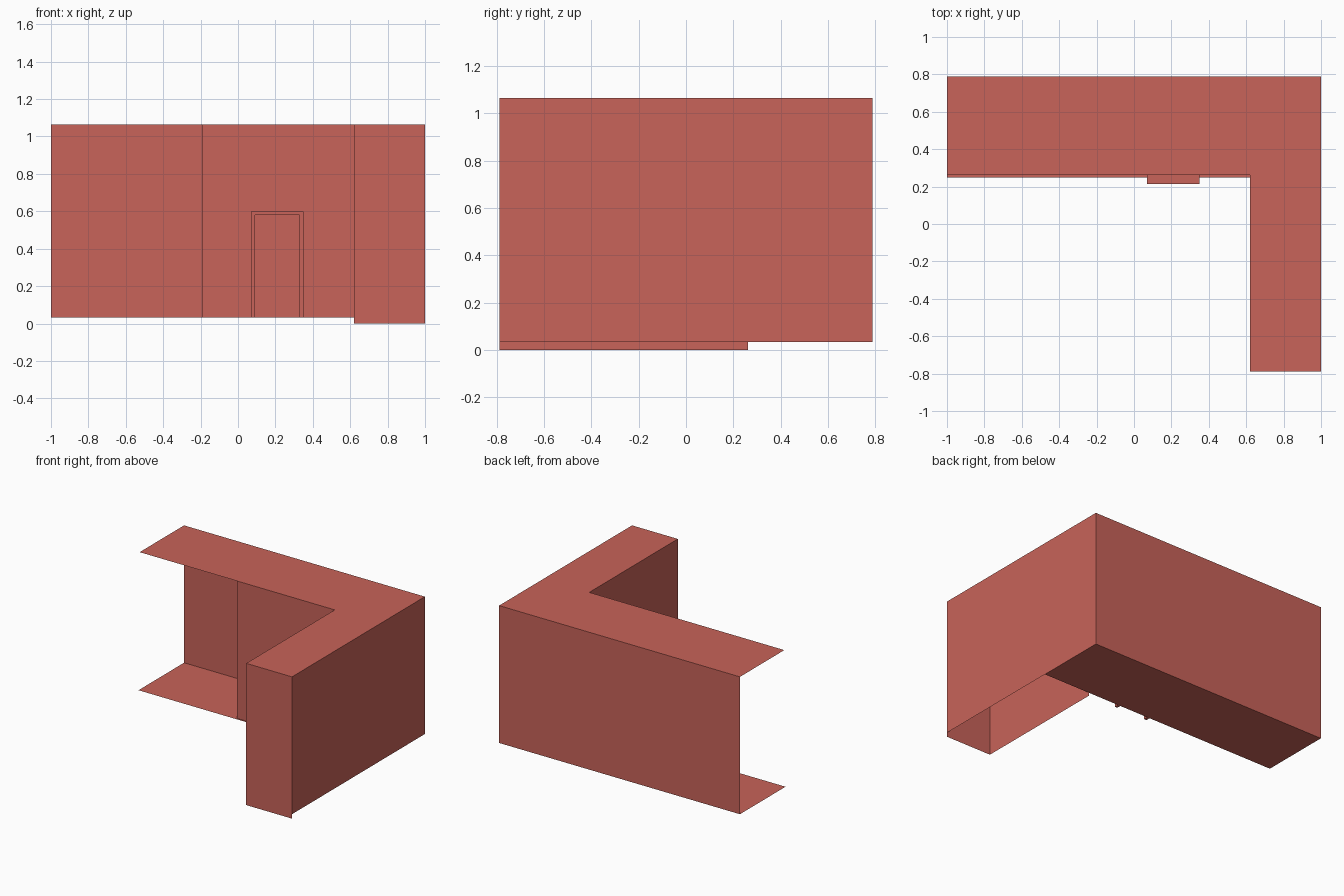
import bpy, bmesh
from mathutils import Vector

if "Cube" in bpy.data.objects:
    bpy.data.objects.remove(bpy.data.objects["Cube"])

FLOOR, ROOF = 0.033, 1.064
X0, XP, XI, X1 = -1.0, -0.19, 0.62, 1.0      # left, porch edge, inner corner, right
Y0, YI, Y1 = -0.788, 0.262, 0.788            # front of wing, inner front, back

mat = bpy.data.materials.new("red_plaster")
mat.diffuse_color = (0.58, 0.125, 0.1, 1)
mat.use_nodes = True
mat.node_tree.nodes["Principled BSDF"].inputs["Base Color"].default_value = mat.diffuse_color


def finish(name, bm):
    mesh = bpy.data.meshes.new(name)
    bm.to_mesh(mesh)
    bm.free()
    mesh.materials.append(mat)
    obj = bpy.data.objects.new(name, mesh)
    bpy.context.collection.objects.link(obj)
    return obj


def sheet(name, points):
    bm = bmesh.new()
    bm.faces.new([bm.verts.new(p) for p in points])
    return finish(name, bm)


def wall(name, a, b, z0=FLOOR):
    # upright panel, facing right of the direction a -> b
    return sheet(name, [(*a, z0), (*b, z0), (*b, ROOF), (*a, ROOF)])


# L-shaped flat roof
sheet("roof", [(x, y, ROOF) for x, y in
               [(X0, YI), (XI, YI), (XI, Y0), (X1, Y0), (X1, Y1), (X0, Y1)]])

# Floor of the long block, with a slim lip at the front
sheet("floor", [(x, y, FLOOR) for x, y in
                [(X0, 0.248), (X1, 0.248), (X1, Y1), (X0, Y1)]])

# Outer walls
wall("back_wall", (X1, Y1), (X0, Y1))
wall("right_wall", (X1, Y0), (X1, Y1))

# Wing walls reach the ground
wall("wing_front_wall", (XI, Y0), (X1, Y0), 0)
wall("wing_inner_wall", (XI, YI), (XI, Y0), 0)

# Door wall and the end wall behind the open porch
wall("door_wall", (XP, YI), (XI, YI))
wall("porch_end_wall", (XP, Y1), (XP, YI))

# Door surround: U-shaped profile pushed forward from the wall
bm = bmesh.new()
profile = [(0.07, FLOOR), (0.09, FLOOR), (0.09, 0.58), (0.33, 0.58),
           (0.33, FLOOR), (0.35, FLOOR), (0.35, 0.6), (0.07, 0.6)]
face = bm.faces.new([bm.verts.new((x, YI, z)) for x, z in profile])
ext = bmesh.ops.extrude_face_region(bm, geom=[face])
verts = [g for g in ext["geom"] if isinstance(g, bmesh.types.BMVert)]
bmesh.ops.translate(bm, verts=verts, vec=Vector((0, 0.215 - YI, 0)))
bmesh.ops.recalc_face_normals(bm, faces=bm.faces[:])
finish("door_frame", bm)
